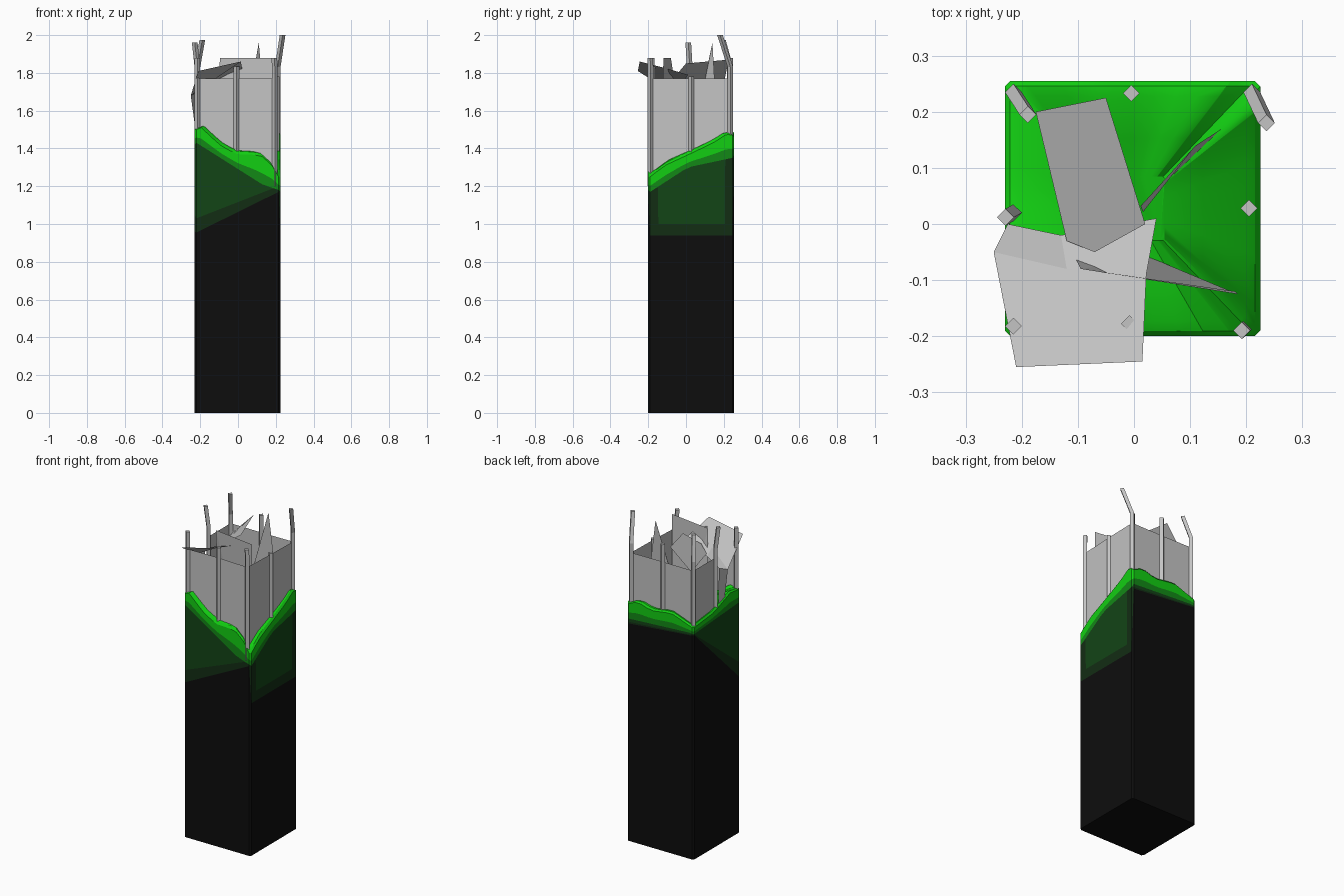
import bpy, bmesh
from mathutils import Vector

cube = bpy.data.objects.get("Cube")
if cube:
    bpy.data.objects.remove(cube)


def material(name, colour):
    m = bpy.data.materials.new(name)
    m.use_nodes = True
    m.diffuse_color = (*colour, 1)
    m.node_tree.nodes["Principled BSDF"].inputs["Base Color"].default_value = (*colour, 1)
    return m


BLACK = material("black", (.004, .004, .004))
DEEP = material("deep green", (.006, .026, .007))
DARK = material("dark green", (.006, .058, .008))
MID = material("mid green", (.006, .25, .008))
BRIGHT = material("bright green", (.006, .62, .006))
GREY = material("grey metal", (.55, .55, .55))


def make(name, bm, mats):
    mesh = bpy.data.meshes.new(name)
    bm.to_mesh(mesh)
    bm.free()
    for m in mats:
        mesh.materials.append(m)
    obj = bpy.data.objects.new(name, mesh)
    bpy.context.collection.objects.link(obj)
    return obj


def sheet(name, *polygons):
    bm = bmesh.new()
    for poly in polygons:
        bm.faces.new([bm.verts.new(p) for p in poly])
    bmesh.ops.remove_doubles(bm, verts=bm.verts, dist=.0005)
    return make(name, bm, [GREY])


def sample(keys, t):
    """Piecewise linear value at t."""
    for (a, u), (b, v) in zip(keys, keys[1:]):
        if t <= b:
            return u + (v - u) * (t - a) / (b - a)
    return keys[-1][1]


# Column: each side has its corners, its top outline and its colour band heights
X0, X1, Y0, Y1, CUT = -.23, .225, -.2, .255, .01
sides = [
    ("front", (X0 + CUT, Y0), (X1 - CUT, Y0),
     [(0, 1.5), (.06, 1.51), (.28, 1.42), (.48, 1.37), (.78, 1.365), (.92, 1.31), (1, 1.25)],
     (.955, 1.17), (1.03, 1.2), [(0, 1.43), (.8, 1.21), (1, 1.18)]),
    ("left", (X1, Y0 + CUT), (X1, Y1 - CUT),
     [(0, 1.25), (.18, 1.31), (.48, 1.37), (.77, 1.43), (.93, 1.475), (1, 1.47)],
     (.94, .94), (1, 1), [(0, 1.17), (.46, 1.3), (1, 1.35)]),
    ("back", (X1 - CUT, Y1), (X0 + CUT, Y1),
     [(0, 1.46), (.14, 1.49), (.36, 1.46), (.68, 1.48), (1, 1.43)],
     (1.34, 1.38), (1.35, 1.385), [(0, 1.37), (1, 1.395)]),
    ("right", (X0, Y1 - CUT), (X0, Y0 + CUT),
     [(0, 1.43), (.43, 1.45), (.8, 1.51), (1, 1.5)],
     (1.38, .96), (1.385, 1.05), [(0, 1.39), (1, 1.42)]),
]
steps = [0, .06, .095, .1, .2, .3, .4, .5, .6, .7, .8, .91, .915, .95, 1]
bm = bmesh.new()
columns = []
for name, start, end, top, black, deep, dark in sides:
    for t in steps:
        x, y = Vector(start).lerp(Vector(end), t)
        z_top, z_dark = sample(top, t), sample(dark, t)
        z_black = black[0] + (black[1] - black[0]) * t
        z_deep = deep[0] + (deep[1] - deep[0]) * t
        if name == "left" and not .098 < t < .912:
            z_deep = z_dark
        z_dark = min(z_dark, z_top - .04)
        z_deep = min(z_deep, z_dark)
        z_mid = z_dark + (z_top - z_dark) * .4
        heights = [0, min(z_black, z_deep), z_deep, z_dark, z_mid, z_top]
        columns.append([bm.verts.new((x, y, z)) for z in heights])
for a, b in zip(columns, columns[1:] + columns[:1]):
    for i in range(5):
        bm.faces.new((a[i], b[i], b[i + 1], a[i + 1])).material_index = i
bm.faces.new([c[0] for c in reversed(columns)])

# Rounded rim and sloping top of the slime
centre = Vector(((X0 + X1) / 2, (Y0 + Y1) / 2, 1.42))
ring = [c[-1] for c in columns]
rim = [v.co.copy() for v in ring]
for inset, rise in ((.04, .012), (.12, .016), (.45, .01), (.75, 0)):
    inner = []
    for p in rim:
        q = p.lerp(centre, inset)
        q.z += rise
        inner.append(bm.verts.new(q))
    for i in range(len(ring)):
        j = (i + 1) % len(ring)
        bm.faces.new((ring[i], ring[j], inner[j], inner[i])).material_index = 4
    ring = inner
bm.faces.new(ring).material_index = 4
column = make("slime_column", bm, [BLACK, DEEP, DARK, MID, BRIGHT])
bpy.context.view_layer.objects.active = column
column.select_set(True)
bpy.ops.object.shade_smooth_by_angle(angle=.5)
column.select_set(False)

# Thin wall panels between the poles
LOW, HIGH = 1.2, 1.77
corners = {"front_right": (-.215, -.182), "front": (-.008, -.178), "front_left": (.195, -.188),
           "left": (.205, .028), "back_left": (.21, .235), "back": (-.005, .233),
           "back_right": (-.215, .235), "right": (-.215, .02)}
names = list(corners)
for a, b in zip(names, names[1:]):
    (ax, ay), (bx, by) = corners[a], corners[b]
    sheet("wall_" + a + "_to_" + b,
          [(ax, ay, LOW), (bx, by, LOW), (bx, by, HIGH), (ax, ay, HIGH)])

# Square poles, some with bent tips
tips = {"front_right": (0, 0, 1.88), "front": (0, 0, 1.835), "front_left": (-.003, -.002, 1.88),
        "left": (0, 0, 1.78), "back_left": (.026, -.055, 2.0), "back": (0, 0, 1.88),
        "back_right": (.026, -.04, 1.975), "right": (-.014, -.008, 1.96)}
R = .015
for name, (x, y) in corners.items():
    dx, dy, top = tips[name]
    bend = min(1.83, top - .03)
    path = [(x, y, LOW), (x, y, bend), (x + dx, y + dy, top)]
    bm = bmesh.new()
    rings = [[bm.verts.new((px + u * R, py + v * R, pz))
              for u, v in ((1, 0), (0, 1), (-1, 0), (0, -1))] for px, py, pz in path]
    for lower, upper in zip(rings, rings[1:]):
        for i in range(4):
            j = (i + 1) % 4
            bm.faces.new((lower[i], lower[j], upper[j], upper[i]))
    bm.faces.new(rings[0][::-1])
    bm.faces.new(rings[-1])
    make("pole_" + name, bm, [GREY])

# Torn sheets of metal inside and over the rim
fold, hinge = (-.25, -.05, 1.68), (-.225, 0, 1.7)
sheet("peeled_sheet",
      [(-.21, -.255, 1.81), (.015, -.245, 1.86), (.022, -.09, 1.82), (-.12, -.08, 1.77), fold],
      [(.022, -.09, 1.82), (.04, .01, 1.79), (-.13, -.02, 1.74), (-.12, -.08, 1.77)],
      [fold, (-.12, -.08, 1.77), (-.13, -.02, 1.74), hinge],
      [fold, hinge, (-.22, 0, 1.46), (-.218, -.06, 1.46)])
sheet("leaning_sheet",
      [(.02, 0, 1.85), (-.05, .225, 1.87), (-.175, .2, 1.74), (-.12, -.03, 1.75), (-.07, -.05, 1.79)])
sheet("upright_sheet",
      [(-.095, -.08, 1.88), (.18, -.12, 1.88), (.185, -.125, 1.4), (.03, -.06, 1.4)],
      [(-.095, -.08, 1.88), (.03, -.06, 1.4), (-.13, -.01, 1.4)])
sheet("spike_sheet",
      [(.01, .03, 1.4), (.16, .172, 1.4), (.11, .14, 1.96)],
      [(.015, .02, 1.4), (.01, .03, 1.4), (.11, .14, 1.96)])
